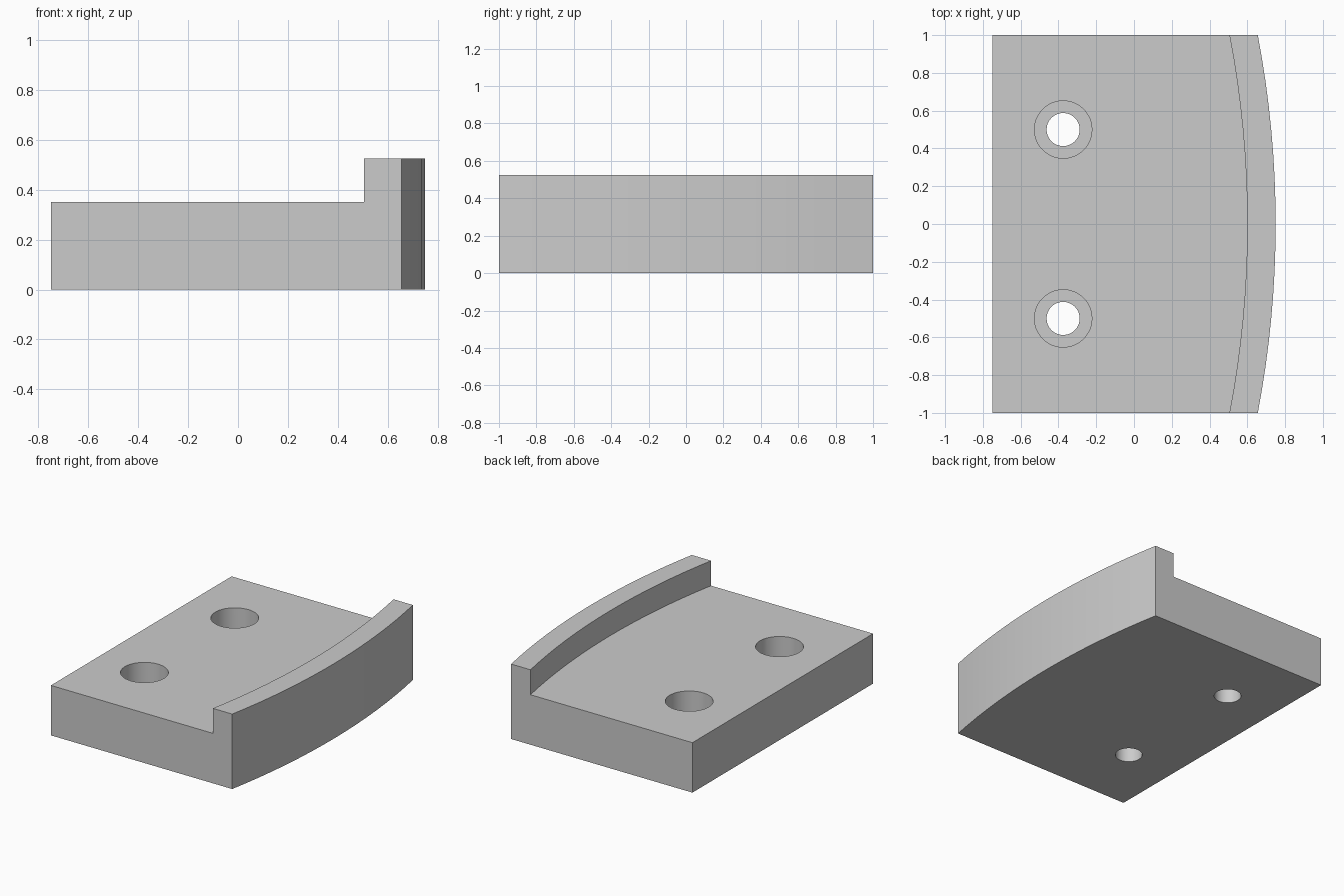
import bpy, bmesh, math

cube = bpy.data.objects.get("Cube")
if cube:
    bpy.data.objects.remove(cube, do_unlink=True)

grey = bpy.data.materials.new("plain grey")
grey.use_nodes = True
colour = (0.6, 0.6, 0.6, 1)
grey.diffuse_color = colour
grey.node_tree.nodes["Principled BSDF"].inputs["Base Color"].default_value = colour

HEIGHT, PLATE, BACK, CROWN = 0.525, 0.35, -0.75, 0.75
RIM, RADIUS = 0.15, 5.33


def curved_slab(name, back, crown, half_width, z0, z1, steps=16):
    """Slab with a straight -x edge and a bowed +x edge."""
    bm = bmesh.new()
    outline = [(back, half_width), (back, -half_width)]
    for i in range(steps + 1):
        y = half_width * (2 * i / steps - 1)
        outline.append((crown - RADIUS + math.sqrt(RADIUS**2 - y * y), y))
    face = bm.faces.new([bm.verts.new((x, y, z0)) for x, y in outline])
    top = bmesh.ops.extrude_face_region(bm, geom=[face])["geom"]
    verts = [v for v in top if isinstance(v, bmesh.types.BMVert)]
    bmesh.ops.translate(bm, verts=verts, vec=(0, 0, z1 - z0))
    bmesh.ops.recalc_face_normals(bm, faces=bm.faces)
    mesh = bpy.data.meshes.new(name)
    bm.to_mesh(mesh)
    bm.free()
    obj = bpy.data.objects.new(name, mesh)
    bpy.context.collection.objects.link(obj)
    mesh.materials.append(grey)
    return obj


def drill(name, radius, y, z0, z1):
    bpy.ops.mesh.primitive_cylinder_add(
        vertices=48, radius=radius, depth=z1 - z0,
        location=(-0.375, y, (z0 + z1) / 2))
    obj = bpy.context.object
    obj.name = name
    obj.data.materials.append(grey)
    return obj


# Full-height block with a bowed side
body = curved_slab("rimmed_plate", BACK, CROWN, 1, 0, HEIGHT)

# Recess that leaves the rim, and two counterbored screw holes
cutters = [curved_slab("recess_cutter", BACK - 0.2, CROWN - RIM, 1.125,
                       PLATE, HEIGHT + 0.2, 18)]
for side, y in (("front", -0.5), ("back", 0.5)):
    cutters.append(drill(side + "_hole_cutter", 0.0875, y, -0.1, PLATE + 0.05))
    cutters.append(drill(side + "_counterbore_cutter", 0.152, y, 0.17, PLATE + 0.1))

for cutter in cutters:
    mod = body.modifiers.new(cutter.name, 'BOOLEAN')
    mod.operation = 'DIFFERENCE'
    mod.solver = 'EXACT'
    mod.object = cutter

# Apply the cuts, then remove the cutters
bpy.ops.object.select_all(action='DESELECT')
body.select_set(True)
bpy.context.view_layer.objects.active = body
for mod in list(body.modifiers):
    bpy.ops.object.modifier_apply(modifier=mod.name)
for cutter in cutters:
    bpy.data.objects.remove(cutter, do_unlink=True)

bpy.ops.object.shade_smooth_by_angle(angle=math.radians(30))
